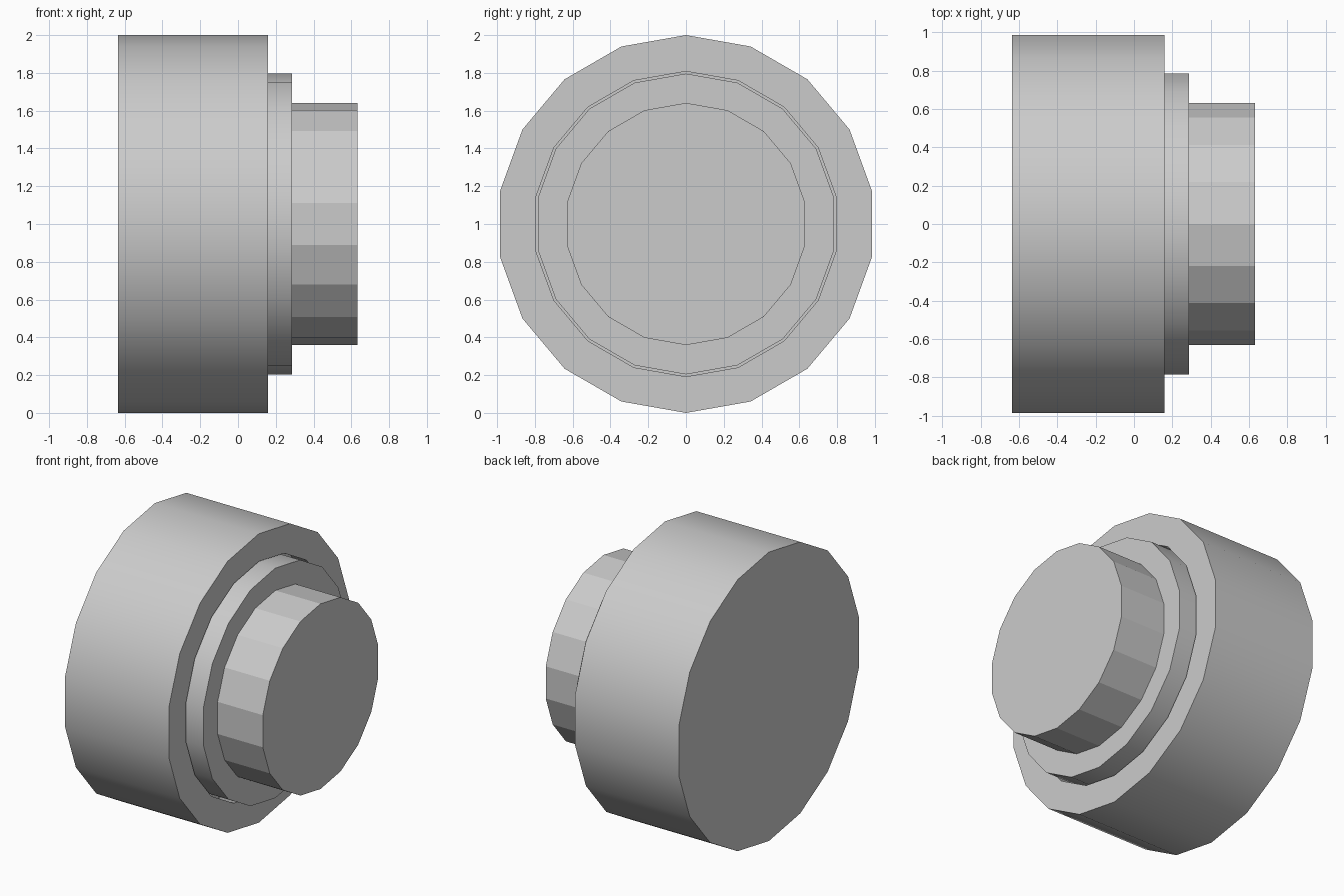
import bpy, bmesh
from math import sin, cos, pi, radians

if "Cube" in bpy.data.objects:
    bpy.data.objects.remove(bpy.data.objects["Cube"])

SIDES = 18


def turned_part(name, profile, smooth):
    """Turn an (x, radius) profile around the x axis at z = 1, with flat end caps."""
    bm = bmesh.new()
    rings = []
    for x, r in profile:
        rings.append([bm.verts.new((x, r * sin(2 * pi * i / SIDES),
                                    1 + r * cos(2 * pi * i / SIDES)))
                      for i in range(SIDES)])
    for a, b in zip(rings, rings[1:]):
        for i in range(SIDES):
            j = (i + 1) % SIDES
            bm.faces.new((a[i], a[j], b[j], b[i]))
    bm.faces.new(rings[0])
    bm.faces.new(rings[-1])
    bmesh.ops.recalc_face_normals(bm, faces=bm.faces[:])
    mesh = bpy.data.meshes.new(name)
    bm.to_mesh(mesh)
    bm.free()
    obj = bpy.data.objects.new(name, mesh)
    bpy.context.collection.objects.link(obj)
    if smooth:
        bpy.ops.object.select_all(action='DESELECT')
        obj.select_set(True)
        bpy.context.view_layer.objects.active = obj
        bpy.ops.object.shade_smooth_by_angle(angle=radians(30))
    return obj


# Wide housing with a round recess in its right face
turned_part("housing", [(-0.635, 1.0), (0.16, 1.0), (0.16, 0.808), (0.04, 0.808)], True)

# Collar standing in the recess with a narrow gap around it
turned_part("collar", [(0.03, 0.796), (0.286, 0.796)], True)

# Faceted knob on the collar
turned_part("knob", [(0.27, 0.641), (0.632, 0.641)], False)
